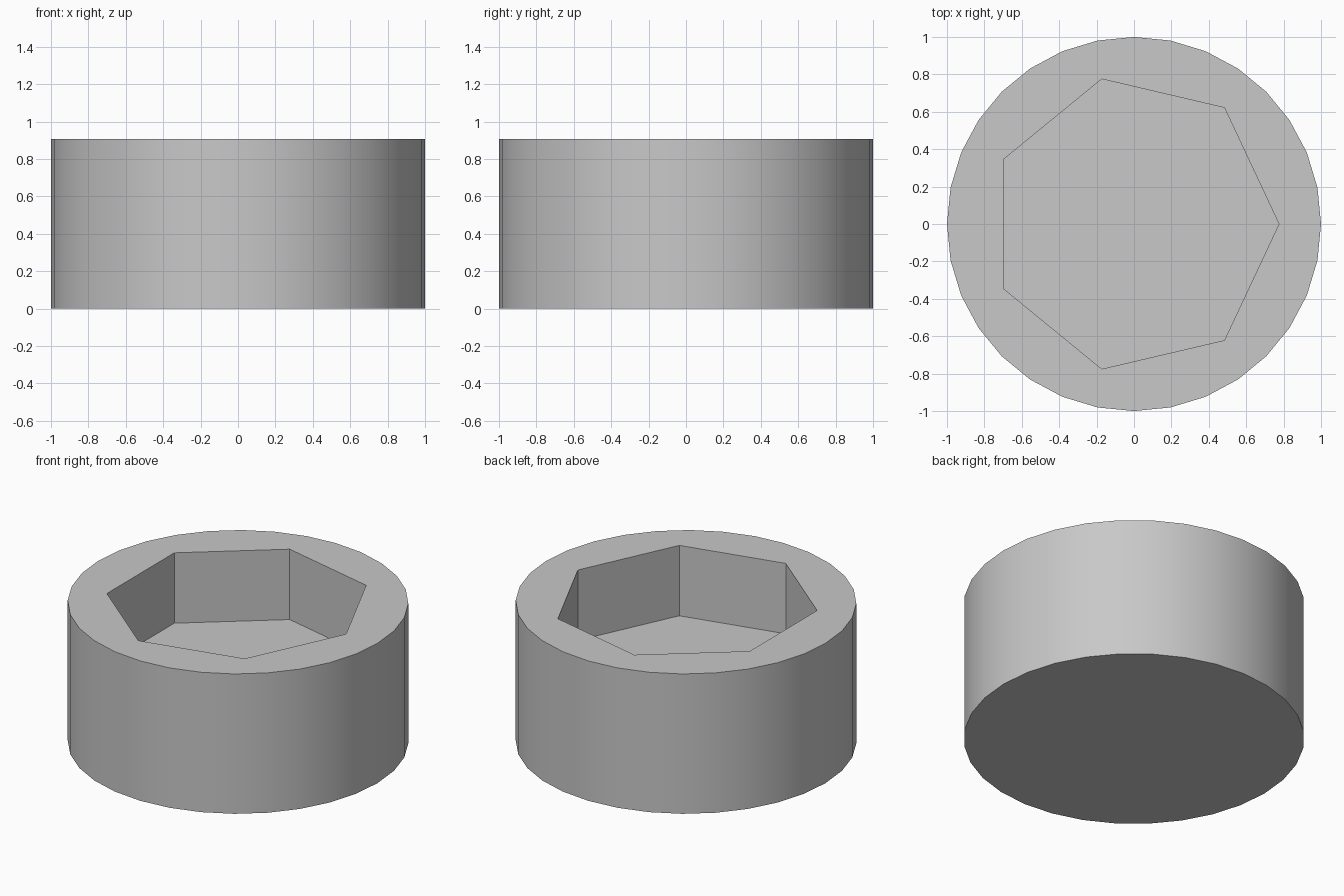
import bpy, bmesh, math

HEIGHT = 0.906       # overall height
FLOOR = 0.45         # height of the recess floor
RECESS = (0.775, 0.795)   # recess radii along x and y

cube = bpy.data.objects.get("Cube")
if cube:
    bpy.data.objects.remove(cube, do_unlink=True)

# One plain grey
grey = bpy.data.materials.new("plain_grey")
grey.use_nodes = True
colour = (0.58, 0.58, 0.58, 1.0)
grey.diffuse_color = colour
grey.node_tree.nodes["Principled BSDF"].inputs["Base Color"].default_value = colour

bm = bmesh.new()


def ring(sides, rx, ry, z):
    """Closed loop of vertices with its first corner on +x."""
    return [bm.verts.new((rx * math.cos(2 * math.pi * i / sides),
                          ry * math.sin(2 * math.pi * i / sides), z))
            for i in range(sides)]


def wall(lower, upper):
    """Band of quads between two matching loops."""
    n = len(lower)
    for i in range(n):
        j = (i + 1) % n
        bm.faces.new((lower[i], lower[j], upper[j], upper[i]))


def loop_edges(loop):
    return [bm.edges.get((v, loop[(i + 1) % len(loop)])) for i, v in enumerate(loop)]


# Round outer body with a flat base
outer_low = ring(32, 1, 1, 0)
outer_top = ring(32, 1, 1, HEIGHT)
wall(outer_low, outer_top)
bm.faces.new(outer_low)

# Seven-sided recess with a flat floor
recess_low = ring(7, *RECESS, FLOOR)
recess_top = ring(7, *RECESS, HEIGHT)
wall(recess_low, recess_top)
bm.faces.new(recess_low)

# Flat rim between the two outlines
bmesh.ops.triangle_fill(bm, use_beauty=True,
                        edges=loop_edges(outer_top) + loop_edges(recess_top))
bmesh.ops.recalc_face_normals(bm, faces=bm.faces[:])

mesh = bpy.data.meshes.new("round_socket")
bm.to_mesh(mesh)
bm.free()
mesh.materials.append(grey)
socket = bpy.data.objects.new("round_socket", mesh)
bpy.context.collection.objects.link(socket)

# Smooth round side, crisp rims and recess corners
bpy.ops.object.select_all(action='DESELECT')
socket.select_set(True)
bpy.context.view_layer.objects.active = socket
bpy.ops.object.shade_smooth_by_angle(angle=math.radians(30))
